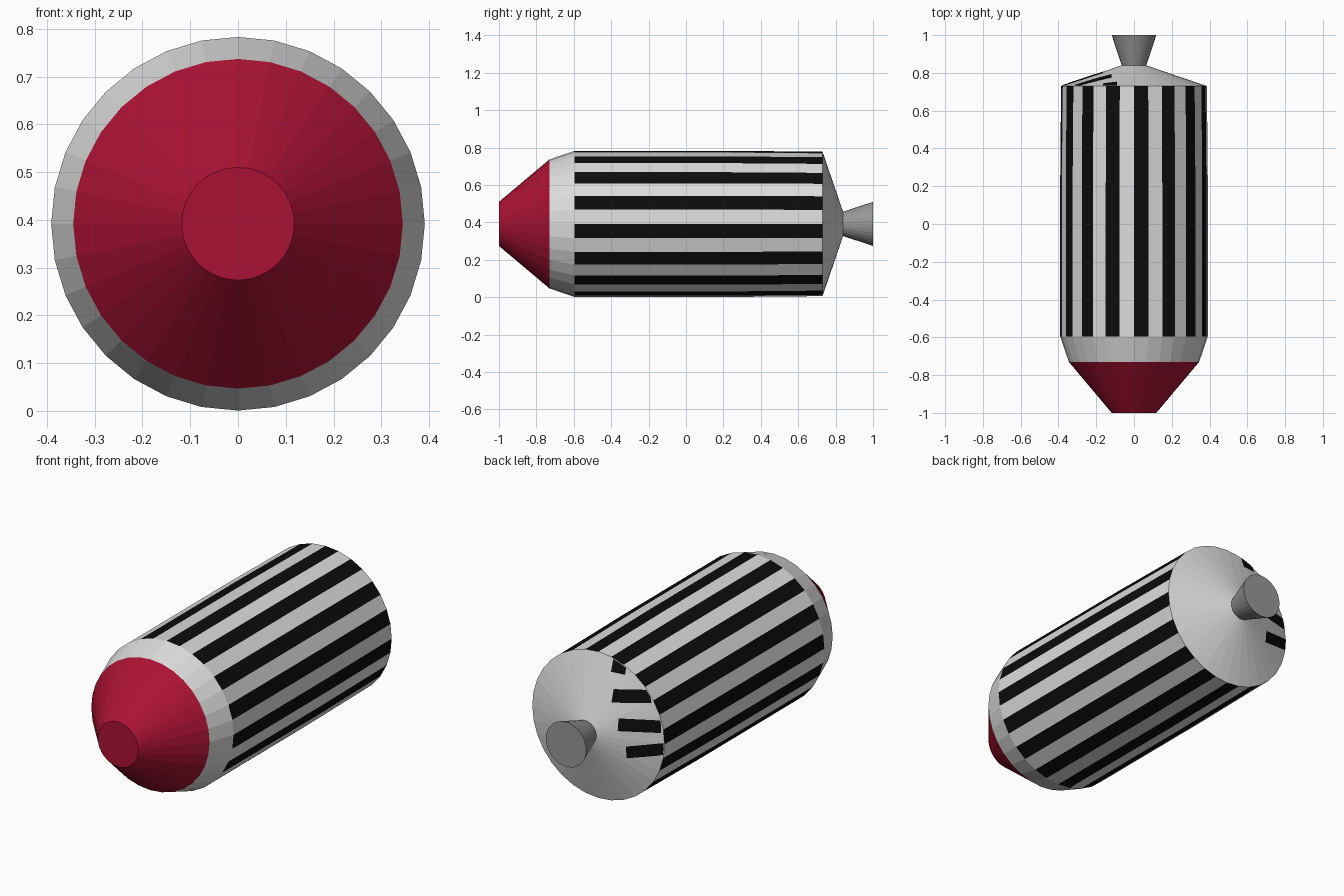
import bpy, bmesh, math

if "Cube" in bpy.data.objects:
    bpy.data.objects.remove(bpy.data.objects["Cube"])

SIDES = 32
CZ = 0.392  # height of the long axis


def material(name, rgb):
    m = bpy.data.materials.new(name)
    m.diffuse_color = (*rgb, 1)
    m.use_nodes = True
    m.node_tree.nodes["Principled BSDF"].inputs["Base Color"].default_value = m.diffuse_color
    return m


WHITE = material("pale_grey", (0.72, 0.72, 0.72))
BLACK = material("black", (0.0035, 0.0035, 0.0035))
RED = material("crimson", (0.41, 0.006, 0.034))
GREY = material("mid_grey", (0.31, 0.31, 0.31))


def make_object(name, bm, mats):
    bmesh.ops.recalc_face_normals(bm, faces=bm.faces)
    mesh = bpy.data.meshes.new(name)
    bm.to_mesh(mesh)
    bm.free()
    for m in mats:
        mesh.materials.append(m)
    ob = bpy.data.objects.new(name, mesh)
    bpy.context.collection.objects.link(ob)
    return ob


def lathe(name, profile, mats, rule=None, cap_start=False, cap_end=False):
    """Revolve (y, radius) points about the long axis; rule(segment, side) picks the colour."""
    bm = bmesh.new()
    rings = []
    for y, r in profile:
        rings.append([bm.verts.new((r * math.cos(2 * math.pi * i / SIDES), y,
                                    CZ + r * math.sin(2 * math.pi * i / SIDES)))
                      for i in range(SIDES)])
    for s, (a, b) in enumerate(zip(rings, rings[1:])):
        for i in range(SIDES):
            j = (i + 1) % SIDES
            f = bm.faces.new((a[i], a[j], b[j], b[i]))
            if rule:
                f.material_index = rule(s, i)
    if cap_start:
        bm.faces.new(rings[0])
    if cap_end:
        bm.faces.new(rings[-1])
    return make_object(name, bm, mats)


# Blunt red nose
lathe("nose_cone", [(-1, 0.118), (-0.73, 0.345)], [RED], cap_start=True)

# Body: plain shoulder, striped barrel (every other side black), plain tail cone
lathe("striped_body",
      [(-0.73, 0.345), (-0.595, 0.391), (0.2, 0.391), (0.73, 0.386), (0.84, 0.065)],
      [WHITE, BLACK],
      rule=lambda s, i: 1 if s in (1, 2) and i % 2 else 0)

# Flared tail nozzle
lathe("tail_nozzle", [(0.84, 0.065), (1.0, 0.118)], [GREY], cap_start=True, cap_end=True)


# Short black dashes lying on one side of the tail cone
def on_tail(x, z):
    r = math.hypot(x, z)
    if r > 0.383:
        x, z, r = x * 0.383 / r, z * 0.383 / r, 0.383
    return (x, 0.733 + (0.386 - r) * 0.11 / 0.321, CZ + z)


DASHES = [(-0.09, 0.345, -0.165, 0.345), (-0.12, 0.205, -0.315, 0.235),
          (-0.166, 0.072, -0.37, 0.09), (-0.205, -0.068, -0.383, -0.025)]
for n, (x0, z0, x1, z1) in enumerate(DASHES):
    bm = bmesh.new()
    rows = []
    for k in range(7):
        t = k / 6
        x, z = x0 + (x1 - x0) * t, z0 + (z1 - z0) * t
        rows.append([bm.verts.new(on_tail(x, z + w)) for w in (-0.032, 0, 0.032)])
    for a, b in zip(rows, rows[1:]):
        for j in range(2):
            bm.faces.new((a[j], a[j + 1], b[j + 1], b[j]))
    bm.normal_update()
    ob = make_object(f"tail_dash_{n + 1}", bm, [BLACK])
    if ob.data.polygons[0].normal.y < 0:
        ob.data.flip_normals()
